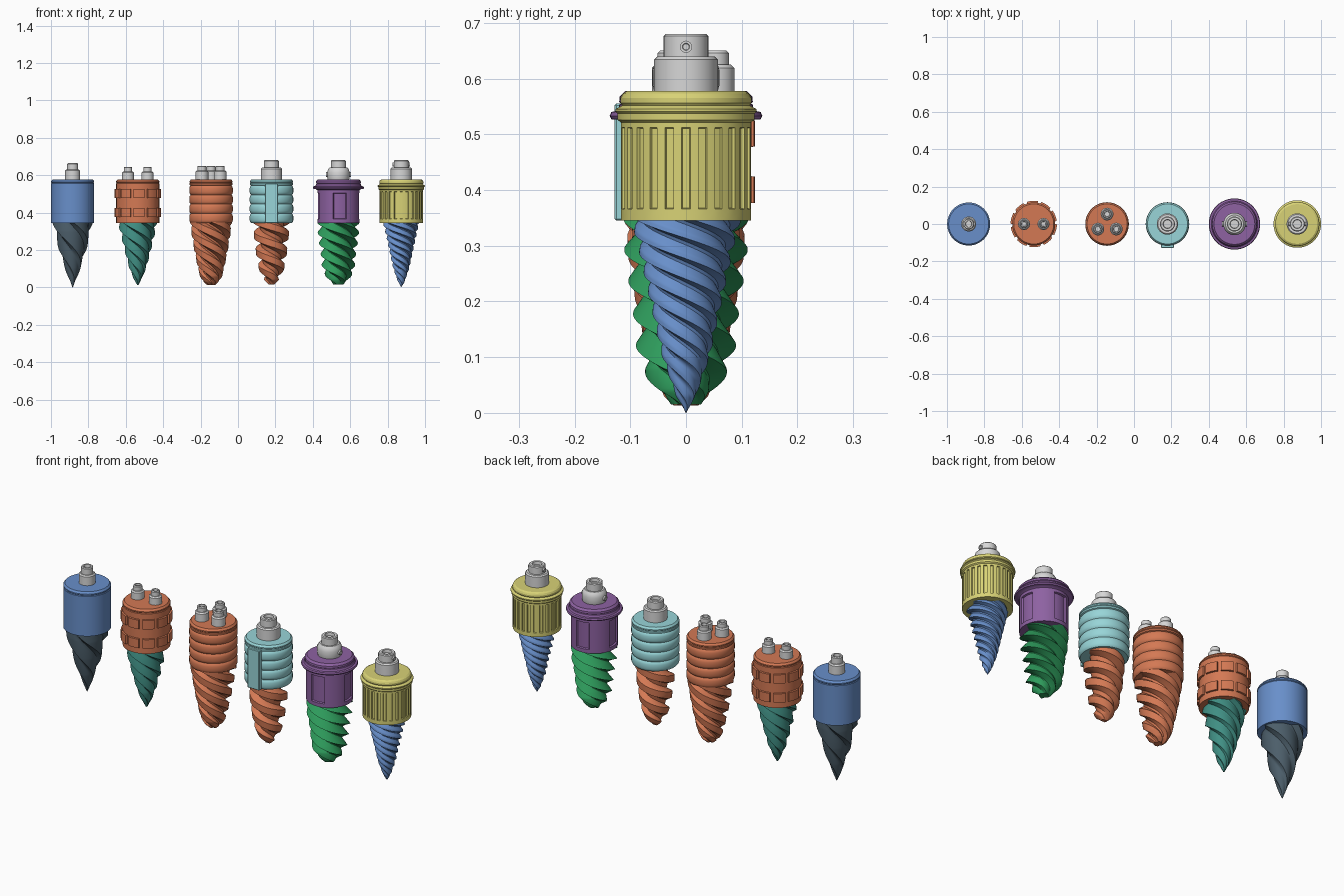
import bpy, bmesh, math
from mathutils import Matrix
from math import pi, cos, sin, tau

if "Cube" in bpy.data.objects:
    bpy.data.objects.remove(bpy.data.objects["Cube"])


def material(name, r, g, b):
    m = bpy.data.materials.new(name)
    lin = [((c / 255 + 0.055) / 1.055) ** 2.4 for c in (r, g, b)]
    m.diffuse_color = (*lin, 1)
    m.use_nodes = True
    m.node_tree.nodes["Principled BSDF"].inputs["Base Color"].default_value = m.diffuse_color
    return m


BLUE = material("blue", 104, 143, 202)
SLATE = material("dark slate", 76, 94, 106)
ORANGE = material("burnt orange", 212, 121, 84)
TEAL = material("teal", 64, 143, 132)
CYAN = material("pale cyan", 152, 213, 216)
PURPLE = material("purple", 142, 98, 162)
GREEN = material("green", 46, 156, 92)
YELLOW = material("yellow", 216, 210, 118)
GREY = material("light grey", 215, 215, 215)


def finish(name, bm, mat, loc=(0, 0, 0), angle=32):
    bmesh.ops.remove_doubles(bm, verts=bm.verts, dist=1e-5)
    bmesh.ops.recalc_face_normals(bm, faces=bm.faces)
    me = bpy.data.meshes.new(name)
    bm.to_mesh(me)
    bm.free()
    me.materials.append(mat)
    me.shade_smooth()
    me.set_sharp_from_angle(angle=math.radians(angle))
    ob = bpy.data.objects.new(name, me)
    ob.location = loc
    bpy.context.collection.objects.link(ob)
    return ob


def skin(bm, rows):
    """Join closed rows of points into a surface."""
    vs = [[bm.verts.new(p) for p in row] for row in rows]
    n = len(rows[0])
    for a, b in zip(vs, vs[1:]):
        for i in range(n):
            j = (i + 1) % n
            bm.faces.new((a[i], a[j], b[j], b[i]))
    bmesh.ops.remove_doubles(bm, verts=bm.verts, dist=1e-5)
    bmesh.ops.recalc_face_normals(bm, faces=bm.faces)
    bm.normal_update()


def revolved(profile, sides=48, start=0.0):
    bm = bmesh.new()
    skin(bm, [[(r * cos(start + tau * i / sides), r * sin(start + tau * i / sides), z)
               for i in range(sides)] for r, z in profile])
    return bm


def side_faces(bm, zlo, zhi, keep, sides, start=0.0):
    """Wall faces between two heights whose column number passes keep()."""
    out = []
    for f in bm.faces:
        c = f.calc_center_median()
        if zlo < c.z < zhi and abs(f.normal.z) < 0.3:
            k = int(((math.atan2(c.y, c.x) - start) % tau) / tau * sides) % sides
            if keep(k):
                out.append(f)
    return out


def lerp(table, t):
    for (a, u), (b, v) in zip(table, table[1:]):
        if t <= b:
            return u + (v - u) * (t - a) / (b - a)
    return table[-1][1]


def bit(name, x, mat, taper, flutes, turns, section, start=0.0, layers=72, per=12):
    """Twisted fluted bit: taper is (z, radius) upward, section is (fraction, factor)."""
    z0, z1 = taper[0][0], taper[-1][0]
    rows = [[(0, 0, z0)] * (flutes * per)]
    for l in range(layers + 1):
        z = z0 + (z1 - z0) * l / layers
        R = lerp(taper, z)
        twist = start + turns * tau * (z1 - z) / (z1 - z0)
        row = []
        for i in range(flutes * per):
            r = R * lerp(section, (i % per) / per)
            a = twist + tau * i / (flutes * per)
            row.append((r * cos(a), r * sin(a), z))
        rows.append(row)
    rows.append([(0, 0, z1)] * (flutes * per))
    bm = bmesh.new()
    skin(bm, rows)
    finish(name, bm, mat, (x, 0, 0), 35)


def shank(name, x, y, r1, zm, r2, zt, shoulder=None):
    """Stepped collar with a socket in its top."""
    b = 0.006
    low = shoulder or [(r1, 0.57), (r1, zm - b), (r1 - b, zm)]
    prof = [(0, 0.57)] + low + [(r2, zm), (r2, zt - 0.004), (r2 - 0.004, zt),
                                (r2 * 0.6, zt), (r2 * 0.55, zt - 0.015), (0, zt - 0.015)]
    finish(name, revolved(prof, 32), GREY, (x, y, 0))


def side_bolts(name, x, reach, z, r):
    for s in (-1, 1):
        prof = [(0, -0.02), (r, -0.02), (r, 0), (r * 0.6, 0), (r * 0.5, -0.003), (0, -0.003)]
        bm = revolved(prof, 16)
        bm.transform(Matrix.Translation((s * reach, 0, z)) @ Matrix.Rotation(s * pi / 2, 4, 'Y'))
        finish(name, bm, GREY, (x, 0, 0))


BOT, TOP = 0.345, 0.578
X = (-0.884, -0.536, -0.144, 0.179, 0.537, 0.873)
CAP = [(0.115, 0.548), (0.115, 0.556), (0.112, 0.559), (0.115, 0.562),
       (0.115, 0.568), (0.107, TOP), (0, TOP)]
SAW = [(0, 1), (0.75, 0.8), (0.85, 0.8), (1, 1)]
BAND = [(0, 1), (0.5, 0.97), (0.67, 0.7), (0.84, 0.72), (1, 1)]

# 1: plain blue body, slate bit
finish("plain_body", revolved([(0, BOT), (0.115, BOT)] + CAP), BLUE, (X[0], 0, 0))
bit("slate_bit", X[0], SLATE, [(0, 0.001), (0.05, 0.022), (0.1, 0.042), (0.2, 0.074),
                               (0.3, 0.1), (0.35, 0.108)], 4, 0.65, SAW)
shank("plain_shank", X[0], 0, 0.04, 0.63, 0.029, 0.665)

# 2: orange body with two rows of raised tiles, teal bit
prof = [(0, BOT), (0.115, BOT), (0.115, 0.376), (0.115, 0.425), (0.115, 0.477), (0.115, 0.526)] + CAP
bm = revolved(prof, 50)
tiles = []
for lo, hi in ((0.376, 0.425), (0.477, 0.526)):
    tiles += side_faces(bm, lo, hi, lambda k: k % 5 != 0, 50)
bmesh.ops.inset_region(bm, faces=tiles, thickness=0.001, depth=0.009, use_even_offset=True)
finish("tiled_body", bm, ORANGE, (X[1], 0, 0))
bit("teal_bit", X[1], TEAL, [(0.013, 0.004), (0.05, 0.024), (0.1, 0.045), (0.2, 0.072),
                             (0.3, 0.096), (0.35, 0.106)], 5, 1.0, SAW)
for s in (-1, 1):
    shank("twin_shank", X[1] + s * 0.052, 0, 0.032, 0.62, 0.022, 0.645)


# 3 and 4: ribbed bodies
def ribs():
    p = [(0, BOT)]
    for k in range(4):
        z = BOT + 0.05 * k
        p += [(0.109, z), (0.1135, z + 0.005), (0.1165, z + 0.014), (0.1165, z + 0.036),
              (0.1135, z + 0.045)]
    return p + [(0.109, 0.545)] + CAP


finish("ribbed_orange_body", revolved(ribs()), ORANGE, (X[2], 0, 0))
bit("orange_bit", X[2], ORANGE, [(0.013, 0.022), (0.03, 0.042), (0.06, 0.06), (0.1, 0.07),
                                 (0.2, 0.091), (0.3, 0.107), (0.35, 0.113)], 4, 1.15, BAND)
for px, py in ((0, 0.053), (-0.049, -0.027), (0.049, -0.027)):
    shank("triple_shank", X[2] + px, py, 0.034, 0.625, 0.024, 0.65)

finish("ribbed_cyan_body", revolved(ribs()), CYAN, (X[3], 0, 0))
bm = bmesh.new()
bmesh.ops.create_cube(bm, size=1)
bmesh.ops.scale(bm, vec=(0.07, 0.04, 0.21), verts=bm.verts)
bmesh.ops.bevel(bm, geom=bm.edges[:], offset=0.003, segments=1, affect='EDGES')
finish("front_plate", bm, CYAN, (X[3], -0.108, 0.45))
bit("orange_auger", X[3], ORANGE, [(0.015, 0.014), (0.04, 0.042), (0.1, 0.069), (0.2, 0.086),
                                   (0.3, 0.096), (0.35, 0.1)], 2, 1.9,
    [(0, 1), (0.42, 0.97), (0.6, 0.62), (0.85, 0.66), (1, 1)], per=20, layers=96)
shank("cyan_shank", X[3], 0, 0.057, 0.64, 0.04, 0.68)

# 5: purple body with recessed panels and a wide flange, green bit
prof = [(0, BOT), (0.113, BOT), (0.113, 0.365), (0.113, 0.505), (0.113, 0.52), (0.122, 0.526),
        (0.134, 0.527), (0.137, 0.533), (0.134, 0.54), (0.124, 0.542), (0.12, 0.549),
        (0.12, 0.553), (0.116, 0.555), (0.12, 0.558), (0.119, 0.568), (0.109, TOP), (0, TOP)]
st = -pi / 2 - tau * 2 / 48
bm = revolved(prof, 48, st)
panels = side_faces(bm, 0.365, 0.505, lambda k: k % 12 < 5, 48, st)
bmesh.ops.inset_region(bm, faces=panels, thickness=0.003, depth=-0.008, use_even_offset=True)
finish("panelled_body", bm, PURPLE, (X[4], 0, 0))
bit("green_bit", X[4], GREEN, [(0.015, 0.028), (0.04, 0.055), (0.08, 0.082), (0.12, 0.09),
                               (0.2, 0.097), (0.27, 0.11), (0.35, 0.113)], 4, 1.45,
    [(0, 1), (0.67, 0.66), (0.75, 0.66), (1, 1)], layers=96)
shank("purple_shank", X[4], 0, 0, 0.64, 0.04, 0.68,
      [(0.055, 0.57), (0.06, 0.588), (0.06, 0.615), (0.056, 0.63), (0.048, 0.64)])
side_bolts("collar_bolt", X[4], 0.067, 0.603, 0.013)

# 6: yellow body with vertical slots and a rolled rim, blue bit
prof = [(0, BOT), (0.117, BOT), (0.117, 0.366), (0.117, 0.512), (0.117, 0.521), (0.123, 0.526),
        (0.123, 0.537), (0.127, 0.541), (0.127, 0.545), (0.12, 0.549), (0.115, 0.552), (0.118, 0.556),
        (0.118, 0.565), (0.114, 0.573), (0.106, TOP), (0, TOP)]
st = -tau / 96
bm = revolved(prof, 48, st)
slots = side_faces(bm, 0.366, 0.512, lambda k: k % 2 == 0, 48, st)
bmesh.ops.inset_individual(bm, faces=slots, thickness=0.0015, depth=-0.006, use_even_offset=True)
finish("slotted_body", bm, YELLOW, (X[5], 0, 0), 25)
bit("blue_bit", X[5], BLUE, [(0.002, 0.001), (0.03, 0.018), (0.1, 0.043), (0.2, 0.065),
                             (0.3, 0.087), (0.35, 0.1)], 5, 1.9,
    [(0, 1), (0.25, 0.96), (0.67, 0.8), (0.84, 0.82), (1, 1)], layers=96)
shank("yellow_shank", X[5], 0, 0.057, 0.64, 0.04, 0.68)
side_bolts("shank_bolt", X[5], 0.046, 0.657, 0.011)
